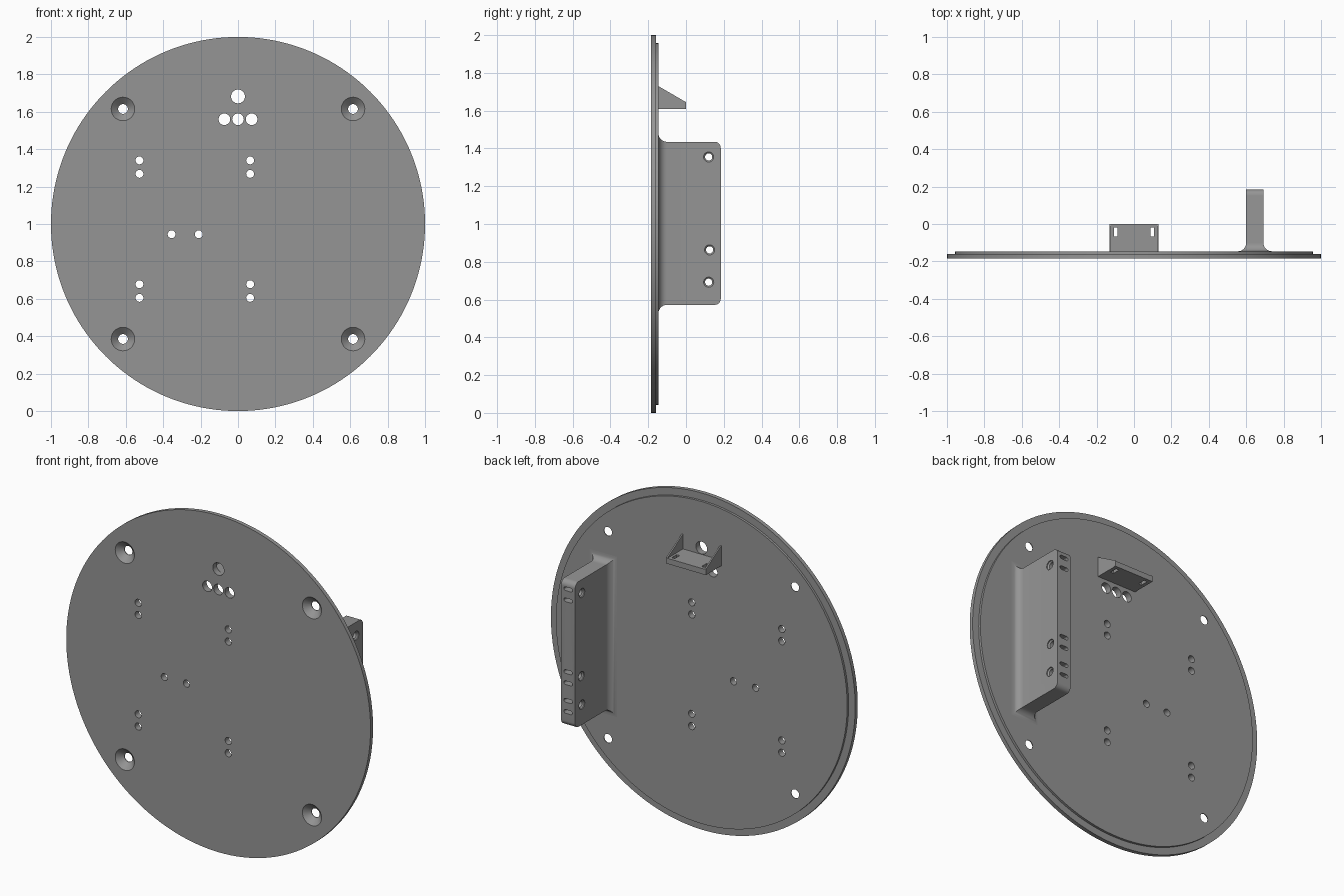
import bpy, bmesh, math
from mathutils import Matrix, Vector

if "Cube" in bpy.data.objects:
    bpy.data.objects.remove(bpy.data.objects["Cube"])

FRONT, STEP, BACK, END = -0.184, -0.16, -0.146, 0.184

grey = bpy.data.materials.new("mid grey")
grey.diffuse_color = (0.3, 0.3, 0.3, 1)
grey.use_nodes = True
grey.node_tree.nodes["Principled BSDF"].inputs["Base Color"].default_value = grey.diffuse_color


def finish(name, bm):
    bmesh.ops.recalc_face_normals(bm, faces=bm.faces)
    me = bpy.data.meshes.new(name)
    bm.to_mesh(me)
    bm.free()
    me.materials.append(grey)
    ob = bpy.data.objects.new(name, me)
    bpy.context.collection.objects.link(ob)
    return ob


def loft(bm, rings):
    """Closed solid through rings of points."""
    rows = [[bm.verts.new(p) for p in r] for r in rings]
    n = len(rows[0])
    for a, b in zip(rows, rows[1:]):
        for i in range(n):
            bm.faces.new((a[i], a[(i + 1) % n], b[(i + 1) % n], b[i]))
    bm.faces.new(rows[0])
    bm.faces.new(rows[-1])


def lathe_y(bm, x, z, profile, n):
    """Solid of revolution along y from (y, radius) pairs."""
    loft(bm, [[(x + r * math.cos(2 * math.pi * i / n), y, z + r * math.sin(2 * math.pi * i / n))
               for i in range(n)] for y, r in profile])


def lathe_x(bm, y, z, profile, n=24):
    """Solid of revolution along x from (x, radius) pairs."""
    loft(bm, [[(x, y + r * math.cos(2 * math.pi * i / n), z + r * math.sin(2 * math.pi * i / n))
               for i in range(n)] for x, r in profile])


def box(bm, x0, x1, y0, y1, z0, z1):
    loft(bm, [[(x0, y, z0), (x1, y, z0), (x1, y, z1), (x0, y, z1)] for y in (y0, y1)])


def slot_y(bm, x, z, half, r, y0, y1, n=8):
    """Round-ended slot, long in x, cut along y."""
    ring = []
    for i in range(2 * n + 2):
        side = 1 if i <= n else -1
        t = -math.pi / 2 + math.pi * (i if i <= n else i - 1) / n
        ring.append((x + side * (half - r) + r * math.cos(t), z + r * math.sin(t)))
    loft(bm, [[(px, y, pz) for px, pz in ring] for y in (y0, y1)])


def cut(ob, bm):
    cutter = finish("cutter", bm)
    cutter.hide_render = True
    mod = ob.modifiers.new("holes", 'BOOLEAN')
    mod.operation, mod.solver, mod.object = 'DIFFERENCE', 'EXACT', cutter
    bpy.context.view_layer.objects.active = ob
    bpy.ops.object.modifier_apply(modifier=mod.name)
    bpy.data.objects.remove(cutter)


# round plate with a stepped back rim
bm = bmesh.new()
lathe_y(bm, 0, 1, [(FRONT, 1), (STEP, 1), (STEP, 0.957), (BACK, 0.957)], 160)
plate = finish("round_plate", bm)

# plate holes: small pairs, viewing holes, countersunk screw holes
bm = bmesh.new()
holes = [(x, z, 0.021) for x in (-0.527, 0.065) for z in (1.34, 1.268, 0.678, 0.605)]
holes += [(-0.355, 0.945, 0.021), (-0.21, 0.945, 0.021), (0, 1.682, 0.037)]
holes += [(x, 1.56, 0.031) for x in (-0.073, 0, 0.073)]
for x, z, r in holes:
    lathe_y(bm, x, z, [(FRONT - 0.05, r), (BACK + 0.05, r)], 32)
for x in (-0.615, 0.615):
    for z in (0.385, 1.615):
        lathe_y(bm, x, z, [(FRONT - 0.01, 0.063), (FRONT, 0.063), (BACK - 0.004, 0.026),
                           (BACK + 0.05, 0.026)], 40)
cut(plate, bm)

# upright block with a flared base and rounded far corners
bm = bmesh.new()
F, R = 0.045, 0.032
rows = [(BACK - 0.008, F, F)]
for i in range(9):
    t = math.pi / 2 * i / 8
    rows.append((BACK + F * (1 - math.cos(t)), F * (1 - math.sin(t)), F * (1 - math.sin(t))))
for i in range(9):
    t = math.pi / 2 * i / 8
    rows.append((END - R + R * math.sin(t), 0, -R * (1 - math.cos(t))))
loft(bm, [[(0.6 - dx, y, 0.572 - dz), (0.692 + dx, y, 0.572 - dz),
           (0.692 + dx, y, 1.435 + dz), (0.6 - dx, y, 1.435 + dz)] for y, dx, dz in rows])
block = finish("upright_block", bm)

# cross holes with a small countersink
bm = bmesh.new()
for y, z in ((0.12, 1.355), (0.125, 0.863), (0.12, 0.692)):
    lathe_x(bm, y, z, [(0.58, 0.027), (0.605, 0.027), (0.612, 0.019),
                       (0.68, 0.019), (0.687, 0.027), (0.71, 0.027)])
cut(block, bm)

# paired slots in the end face
bm = bmesh.new()
for z in (1.355, 0.863, 0.692):
    for dz in (-0.033, 0.033):
        slot_y(bm, 0.646, z + dz, 0.028, 0.011, 0.12, END + 0.03)
cut(block, bm)

# shelf with two slots
bm = bmesh.new()
box(bm, -0.13, 0.13, BACK - 0.008, 0, 1.61, 1.643)
shelf = finish("shelf", bm)
bm = bmesh.new()
for x in (-0.098, 0.098):
    box(bm, x - 0.01, x + 0.01, -0.067, -0.02, 1.55, 1.7)
cut(shelf, bm)

# triangular side gussets
for side, name in ((-1, "left_gusset"), (1, "right_gusset")):
    bm = bmesh.new()
    loft(bm, [[(side * x, BACK - 0.008, 1.612), (side * x, 0, 1.612), (side * x, 0, 1.645),
               (side * x, BACK, 1.73), (side * x, BACK - 0.008, 1.73)] for x in (0.122, 0.1302)])
    finish(name, bm)

# smooth curved surfaces, keep edges crisp
for ob in bpy.context.scene.objects:
    ob.select_set(True)
    bpy.context.view_layer.objects.active = ob
bpy.ops.object.shade_smooth_by_angle(angle=math.radians(25))
